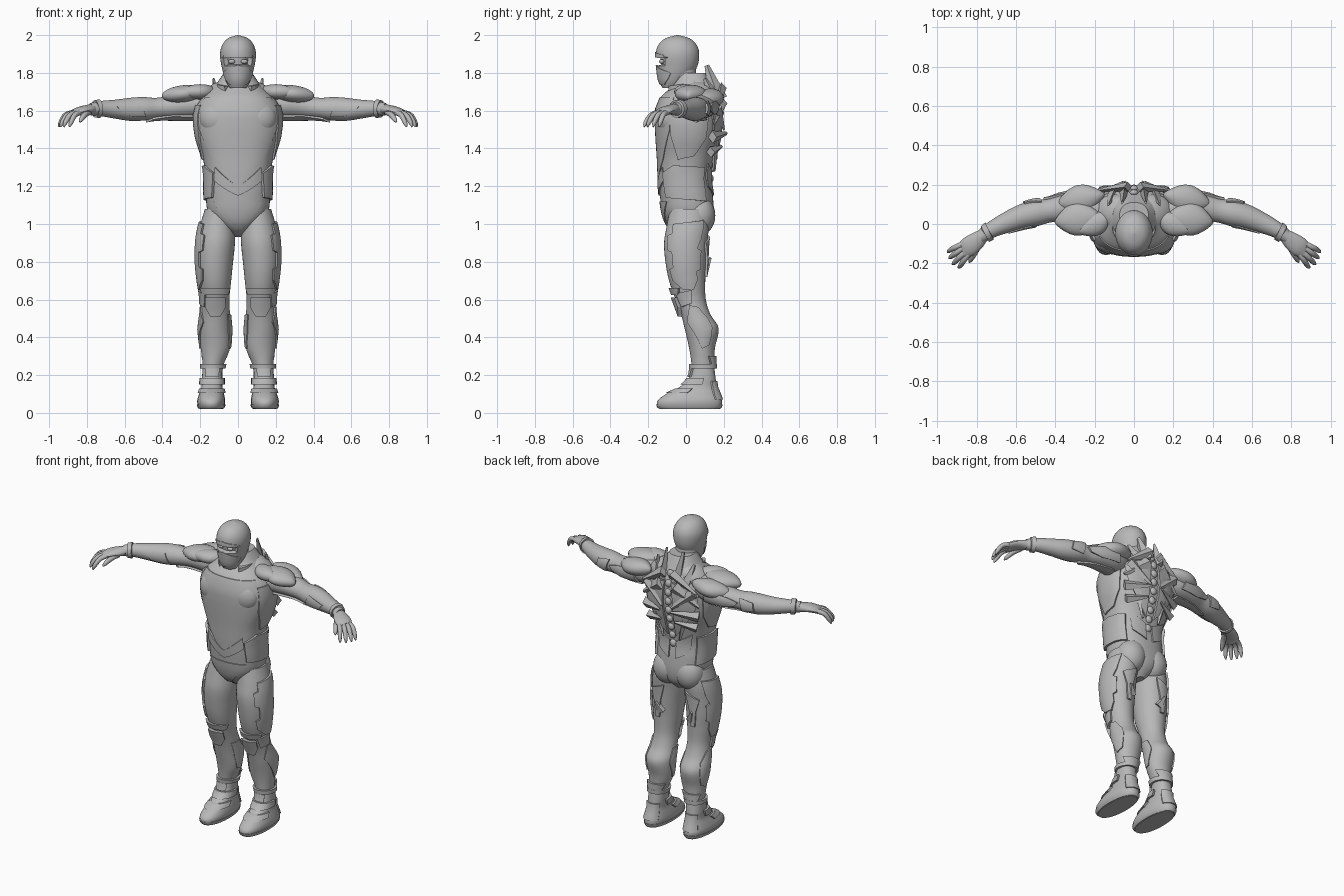
import bpy, bmesh, math
from mathutils import Vector, Matrix

old = bpy.data.objects.get("Cube")
if old:
    bpy.data.objects.remove(old, do_unlink=True)

grey = bpy.data.materials.new("armor grey")
grey.use_nodes = True
grey.diffuse_color = (0.48, 0.48, 0.48, 1)
grey.node_tree.nodes["Principled BSDF"].inputs["Base Color"].default_value = grey.diffuse_color


def make(name, bm, mirror=True, angle=0.6):
    """Turn a bmesh into an object, mirrored across x when asked."""
    bmesh.ops.recalc_face_normals(bm, faces=bm.faces)
    mesh = bpy.data.meshes.new(name)
    bm.to_mesh(mesh)
    bm.free()
    mesh.materials.append(grey)
    mesh.shade_smooth()
    mesh.set_sharp_from_angle(angle=angle)
    obj = bpy.data.objects.new(name, mesh)
    bpy.context.collection.objects.link(obj)
    if mirror:
        mod = obj.modifiers.new("mirror", "MIRROR")
        mod.use_mirror_merge = False
    return obj


class Loft:
    """Smooth tube; keys are (t, centre a, centre b, radius a, radius b), t along the axis."""

    def __init__(self, axis, keys, power=2.0):
        self.axis, self.keys, self.power = axis, sorted(keys), power

    def sample(self, t):
        k = self.keys
        t = min(max(t, k[0][0]), k[-1][0])
        i = max(j for j in range(len(k) - 1) if k[j][0] <= t)
        h = k[i + 1][0] - k[i][0]
        s = (t - k[i][0]) / h

        def slope(j, c):
            lo, hi = max(j - 1, 0), min(j + 1, len(k) - 1)
            return (k[hi][c] - k[lo][c]) / (k[hi][0] - k[lo][0]) * h
        return [(2*s**3 - 3*s*s + 1) * k[i][c] + (s**3 - 2*s*s + s) * slope(i, c)
                + (3*s*s - 2*s**3) * k[i + 1][c] + (s**3 - s*s) * slope(i + 1, c) for c in range(1, 5)]

    def centre(self, t):
        a, b = self.sample(t)[:2]
        return Vector((a, b, t)) if self.axis == "z" else Vector((t, a, b))

    def point(self, u, t):
        ra, rb = self.sample(t)[2:]
        A, B = Vector((1, 0, 0)), Vector((0, 1, 0))
        if self.axis == "x":
            tangent = (self.centre(t + 0.004) - self.centre(t - 0.004)).normalized()
            A = tangent.cross(Vector((0, 0, 1))).normalized()
            B = A.cross(tangent)
        c, s = math.cos(math.radians(u)), math.sin(math.radians(u))
        e = 2 / self.power
        return (self.centre(t) + A * math.copysign(abs(c)**e, c) * max(ra, 0.002)
                + B * math.copysign(abs(s)**e, s) * max(rb, 0.002))

    def body(self, around=32, along=36):
        bm = bmesh.new()
        t0, t1 = self.keys[0][0], self.keys[-1][0]
        rings = [[bm.verts.new(self.point(360 * i / around, t0 + (t1 - t0) * j / along))
                  for i in range(around)] for j in range(along + 1)]
        for lo, hi in zip(rings, rings[1:]):
            for i in range(around):
                n = (i + 1) % around
                bm.faces.new((lo[i], lo[n], hi[n], hi[i]))
        bm.faces.new(rings[0])
        bm.faces.new(rings[-1])
        return bm


def plate(name, loft, rows, thick=0.012, mirror=True, cols=12):
    """Armor slab on a loft; each row is (angle, t, angle, t), joined straight."""
    steps = []
    for p, q in zip(rows, rows[1:]):
        steps += [[a + (b - a) * f / 3 for a, b in zip(p, q)] for f in range(3)]
    steps.append(rows[-1])
    bm = bmesh.new()
    grid = [[bm.verts.new(loft.point(r[0] + (r[2] - r[0]) * i / cols, r[1] + (r[3] - r[1]) * i / cols))
             for i in range(cols + 1)] for r in steps]

    def push(verts, d):
        for v in verts:
            out = v.co - loft.centre(v.co.z if loft.axis == "z" else v.co.x)
            v.co += out.normalized() * d
    push(bm.verts, -0.006)
    for a, b in zip(grid, grid[1:]):
        for i in range(cols):
            bm.faces.new((a[i], a[i + 1], b[i + 1], b[i]))
    ext = bmesh.ops.extrude_face_region(bm, geom=bm.faces[:], use_keep_orig=True)["geom"]
    push([g for g in ext if isinstance(g, bmesh.types.BMVert)], thick + 0.006)
    return make(name, bm, mirror, 0.5)


def band(name, loft, t0, t1, thick=0.01):
    return plate(name, loft, [(0, t0, 360, t0), (0, t1, 360, t1)], thick, cols=32)


def ball(name, loc, size, turn=0, tilt=0, pinch=0.0, mirror=True):
    """Ellipsoid; pinch narrows the ends into a leaf shape."""
    bm = bmesh.new()
    bmesh.ops.create_uvsphere(bm, u_segments=28, v_segments=16, radius=1)
    for v in bm.verts:
        v.co.y *= 1 - pinch * v.co.x**2
    bm.transform(Matrix.Translation(loc) @ Matrix.Rotation(math.radians(turn), 4, "Z")
                 @ Matrix.Rotation(math.radians(tilt), 4, "Y") @ Matrix.Diagonal((*size, 1)))
    return make(name, bm, mirror)


def shard(name, a, b, width, thick):
    """Tapered diamond splinter running from a to b."""
    a, b = Vector(a), Vector(b)
    bm = bmesh.new()
    bmesh.ops.create_cone(bm, cap_ends=True, segments=4, radius1=1, radius2=0.25, depth=1)
    bm.transform(Matrix.Translation((a + b) / 2) @ (b - a).to_track_quat("Z", "Y").to_matrix().to_4x4()
                 @ Matrix.Diagonal((thick, width, (b - a).length, 1)))
    return make(name, bm, True, 0.3)


# Torso and its plates
torso = Loft("z", [(0.93, 0, .03, .025, .05), (0.98, 0, .02, .09, .11), (1.05, 0, .012, .155, .135),
                   (1.15, 0, .002, .17, .14), (1.25, 0, -.008, .172, .138), (1.35, 0, 0, .187, .15),
                   (1.47, 0, .01, .222, .168), (1.6, 0, .012, .228, .172), (1.67, 0, .02, .19, .155),
                   (1.73, 0, .035, .125, .11), (1.8, 0, .03, .075, .08)], 2.4)
make("torso", torso.body(40, 48), False)
plate("breastplate", torso, [(-152, 1.67, -28, 1.67), (-150, 1.5, -30, 1.5), (-130, 1.34, -50, 1.34),
                             (-92, 1.19, -88, 1.19)], .005, False, 24)
plate("flank_plate", torso, [(-30, 1.63, 35, 1.63), (-28, 1.47, 30, 1.45), (-12, 1.34, 12, 1.36)], .009)
plate("waist_plate", torso, [(-48, 1.27, -20, 1.31), (-46, 1.2, 40, 1.3), (-44, 1.14, 40, 1.12)], .014)
plate("belt_chevron", torso, [(-90, 1.2, -52, 1.3), (-90, 1.15, -48, 1.23)], .008)
plate("groin_plate", torso, [(-135, 1.12, -45, 1.12), (-112, 1.03, -68, 1.03), (-100, .97, -80, .97)], .006, False)
ball("buttock", (.08, .07, 1.045), (.09, .085, .105))
ball("pectoral", (.1, -.085, 1.56), (.105, .07, .1))
ball("trapezius", (.1, .06, 1.69), (.11, .09, .06), 0, 25)

# Head with a sunken eye slit
head = Loft("z", [(1.72, 0, -.08, .045, .045), (1.76, 0, -.066, .066, .078), (1.83, 0, -.048, .086, .106),
                  (1.9, 0, -.045, .095, .115), (1.95, 0, -.045, .082, .1), (1.985, 0, -.045, .05, .06),
                  (2.0, 0, -.045, .004, .004)])
bm = head.body(40, 48)
slit = [f for f in bm.faces if f.calc_center_median().y < -.105
        and 1.838 < f.calc_center_median().z < 1.882]
bmesh.ops.recalc_face_normals(bm, faces=bm.faces)
bmesh.ops.inset_region(bm, faces=slit, thickness=.004, depth=-.025)
make("head", bm, False)
ball("eye", (.033, -.128, 1.86), (.018, .014, .012))
plate("face_mask", head, [(-165, 1.8, -90, 1.842), (-160, 1.77, -90, 1.78), (-140, 1.735, -90, 1.74)], .005)
plate("brow", head, [(-140, 1.895, -90, 1.91), (-145, 1.878, -90, 1.882)], .004)
neck = Loft("z", [(1.66, 0, .02, .09, .09), (1.74, 0, -.01, .075, .075), (1.83, 0, -.02, .07, .07)])
make("neck", neck.body(), False)
plate("collar", neck, [(-60, 1.67, 80, 1.66), (-50, 1.73, 80, 1.76)], .035)

# Back splinters and spine
for a, b, w in [((.05, .17, 1.66), (.06, .11, 1.84), .05), ((.11, .15, 1.66), (.13, .1, 1.77), .04),
                ((.03, .19, 1.72), (.19, .17, 1.62), .035), ((.05, .195, 1.64), (.2, .15, 1.53), .04),
                ((.17, .165, 1.62), (.035, .2, 1.5), .035), ((.19, .14, 1.46), (.04, .215, 1.48), .035),
                ((.17, .13, 1.38), (.05, .19, 1.41), .03), ((.1, .15, 1.45), (.06, .15, 1.28), .025)]:
    shard("back_splinter", a, b, w, .025)
for i in range(9):
    z = 1.24 + i * .058
    ball("vertebra", torso.point(90, z), (.022, .016, .024), mirror=False)
plate("back_plate", torso, [(40, 1.62, 86, 1.66), (48, 1.5, 84, 1.52), (70, 1.36, 84, 1.3)], .012)
plate("lower_back_plate", torso, [(50, 1.32, 85, 1.26), (55, 1.2, 85, 1.15)], .008)

# Arms
arm = Loft("x", [(.15, .06, 1.635, .07, .07), (.25, .08, 1.63, .085, .072), (.35, .082, 1.62, .073, .062),
                 (.43, .068, 1.613, .06, .055), (.5, .055, 1.61, .066, .062), (.57, .037, 1.607, .062, .061),
                 (.65, .006, 1.608, .052, .05), (.72, -.027, 1.611, .042, .041), (.78, -.066, 1.608, .033, .033)])
make("arm", arm.body(32, 40))
ball("shoulder_pad", (.285, .025, 1.69), (.12, .085, .045), -8, 6, .5)
ball("inner_shoulder_pad", (.2, .0, 1.7), (.1, .06, .04), -25, 0, .5)
ball("rear_shoulder_pad", (.27, .125, 1.665), (.125, .075, .05), -12, 8, .5)
plate("under_arm_plate", arm, [(-110, .25, -50, .23), (-105, .38, -45, .36), (-90, .49, -60, .46)], .012)
plate("triceps_plate", arm, [(150, .27, 215, .25), (155, .38, 215, .36), (170, .45, 195, .43)], .012)
plate("elbow_plate", arm, [(140, .46, 215, .48), (155, .54, 200, .55)], .01)
plate("forearm_plate", arm, [(-40, .5, 30, .53), (-30, .62, 15, .66)], .006)
band("wrist_cuff", arm, .735, .757)

# Hands
palm = Loft("x", [(.765, -.055, 1.607, .032, .03), (.8, -.085, 1.605, .045, .025),
                  (.84, -.115, 1.597, .05, .022), (.87, -.135, 1.585, .042, .018)])
make("palm", palm.body(20, 12))
for name, a, m, b in [("index_finger", (.835, -.145), (.865, -.185), (.885, -.215)),
                      ("middle_finger", (.85, -.135), (.89, -.172), (.915, -.198)),
                      ("ring_finger", (.86, -.115), (.905, -.148), (.932, -.168)),
                      ("little_finger", (.865, -.1), (.915, -.122), (.94, -.137))]:
    make(name, Loft("x", [(*a, 1.592, .015, .015), (*m, 1.575, .014, .014),
                          (*b, 1.535, .011, .012), (b[0] + .008, b[1] - .006, 1.515, .004, .005)]).body(12, 14))
make("thumb", Loft("x", [(.785, -.1, 1.595, .016, .016), (.81, -.145, 1.58, .016, .016),
                         (.832, -.185, 1.55, .011, .011), (.838, -.195, 1.54, .004, .004)]).body(12, 12))

# Legs and their plates
leg = Loft("z", [(.08, .138, .1, .052, .06), (.15, .138, .095, .052, .06), (.25, .132, .09, .055, .06),
                 (.34, .12, .085, .077, .068), (.45, .122, .082, .086, .09), (.52, .12, .052, .078, .078),
                 (.6, .12, .025, .074, .08), (.7, .122, .006, .086, .096), (.8, .122, -.001, .096, .108),
                 (.9, .116, -.002, .1, .114), (.98, .11, .008, .094, .112), (1.08, .1, .015, .075, .1)])
make("leg", leg.body(36, 60))
plate("outer_thigh_plate", leg, [(-40, 1.0, 45, 1.02), (-38, .95, 40, .93), (-52, .94, 40, .92), (-50, .86, 30, .87),
                                 (-36, .85, 42, .86), (-36, .77, 42, .76), (-50, .76, 30, .75),
                                 (-45, .7, 30, .7), (-15, .65, 15, .65)], .012)
plate("hamstring_plate", leg, [(60, .9, 110, .94), (75, .82, 100, .84), (80, .72, 95, .72)], .012)
shard("hamstring_splinter", (.1, .1, .76), (.13, .13, .82), .03, .025)
plate("thigh_guard", leg, [(-150, .66, -30, .66), (-140, .625, -40, .625)], .015)
plate("kneecap", leg, [(-125, .61, -55, .61), (-125, .56, -55, .56), (-105, .51, -75, .51)], .022)
plate("knee_side_plate", leg, [(-50, .63, 10, .65), (-45, .56, 0, .58)], .012)
plate("outer_calf_plate", leg, [(-10, .57, 20, .56), (-45, .48, 40, .5), (0, .34, 30, .36)], .008)
plate("inner_calf_plate", leg, [(165, .52, 215, .52), (160, .44, 215, .42), (180, .34, 205, .34)], .006)
band("ankle_cuff", leg, .235, .26, .014)
plate("heel_guard", leg, [(30, .3, 150, .3), (40, .26, 140, .26)], .012)

# Boots
boot = Loft("z", [(.02, .142, .02, .062, .158), (.035, .142, .018, .07, .17), (.065, .142, .02, .074, .17),
                  (.1, .14, .036, .066, .142), (.135, .138, .063, .056, .1), (.18, .137, .085, .054, .072),
                  (.24, .135, .09, .052, .06)], 2.3)
make("boot", boot.body(36, 24))
band("sole", boot, .022, .045, .004)
plate("instep_strap", boot, [(-170, .105, -10, .105), (-170, .13, -10, .13)], .012)
plate("upper_strap", boot, [(-185, .15, 5, .15), (-185, .185, 5, .185)], .014)
plate("tongue", boot, [(-120, .19, -60, .19), (-125, .235, -55, .235)], .012)
plate("heel_plate", boot, [(40, .17, 140, .17), (50, .07, 130, .07)], .008)
